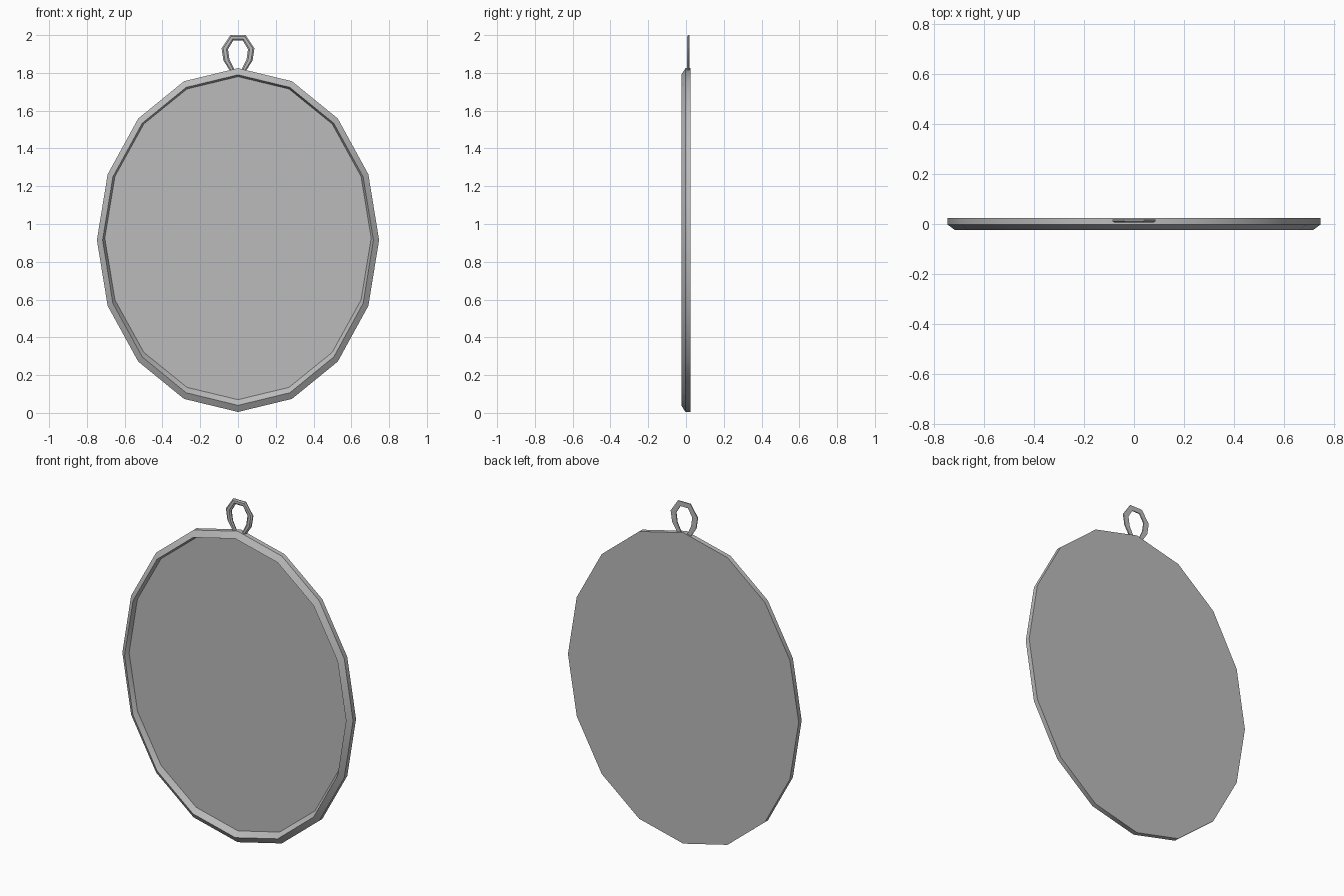
import bpy, bmesh, math

cube = bpy.data.objects.get("Cube")
if cube:
    bpy.data.objects.remove(cube, do_unlink=True)

metal = bpy.data.materials.new("grey_metal")
metal.use_nodes = True
grey = (0.5, 0.5, 0.5, 1)
metal.diffuse_color = grey
metal.node_tree.nodes["Principled BSDF"].inputs["Base Color"].default_value = grey

SIDES = 16


def ring(bm, rx, rz, y, cz):
    """Oval loop of vertices facing the front."""
    steps = [2 * math.pi * i / SIDES for i in range(SIDES)]
    return [bm.verts.new((rx * math.sin(a), y, cz + rz * math.cos(a))) for a in steps]


def bridge(bm, a, b):
    n = len(a)
    for i in range(n):
        j = (i + 1) % n
        bm.faces.new((a[i], a[j], b[j], b[i]))


def finish(bm, name):
    bmesh.ops.recalc_face_normals(bm, faces=bm.faces)
    mesh = bpy.data.meshes.new(name)
    bm.to_mesh(mesh)
    bm.free()
    mesh.materials.append(metal)
    obj = bpy.data.objects.new(name, mesh)
    bpy.context.collection.objects.link(obj)
    bpy.ops.object.select_all(action='DESELECT')
    obj.select_set(True)
    bpy.context.view_layer.objects.active = obj
    bpy.ops.object.shade_smooth_by_angle(angle=math.radians(30))


# Oval pendant: flat back, outer wall, bevelled rim, recessed front panel
bm = bmesh.new()
loops = [ring(bm, *section) for section in (
    (0.747, 0.91, 0.025, 0.915),
    (0.747, 0.91, -0.003, 0.915),
    (0.717, 0.875, -0.025, 0.915),
    (0.705, 0.855, 0.0, 0.925),
)]
for a, b in zip(loops, loops[1:]):
    bridge(bm, a, b)
bm.faces.new(loops[0])
bm.faces.new(loops[-1])
finish(bm, "oval_pendant")

# Hanging loop: flat bar with a bevelled front, open at the foot
outer = [(0.035, 1.80), (0.077, 1.865), (0.087, 1.93), (0.04, 2.0)]
inner = [(0.01, 1.80), (0.045, 1.87), (0.053, 1.925), (0.025, 1.972)]


def mirrored(half):
    return half + [(-x, z) for x, z in reversed(half)]


bm = bmesh.new()
sections = []
for (ox, oz), (ix, iz) in zip(mirrored(outer), mirrored(inner)):
    def at(t, y):
        return bm.verts.new((ox + (ix - ox) * t, y, oz + (iz - oz) * t))
    sections.append([at(0, 0.018), at(0, 0.012), at(0.25, 0.006),
                     at(0.75, 0.006), at(1, 0.012), at(1, 0.018)])
for a, b in zip(sections, sections[1:]):
    bridge(bm, a, b)
bm.faces.new(sections[0])
bm.faces.new(sections[-1])
finish(bm, "hanging_loop")
